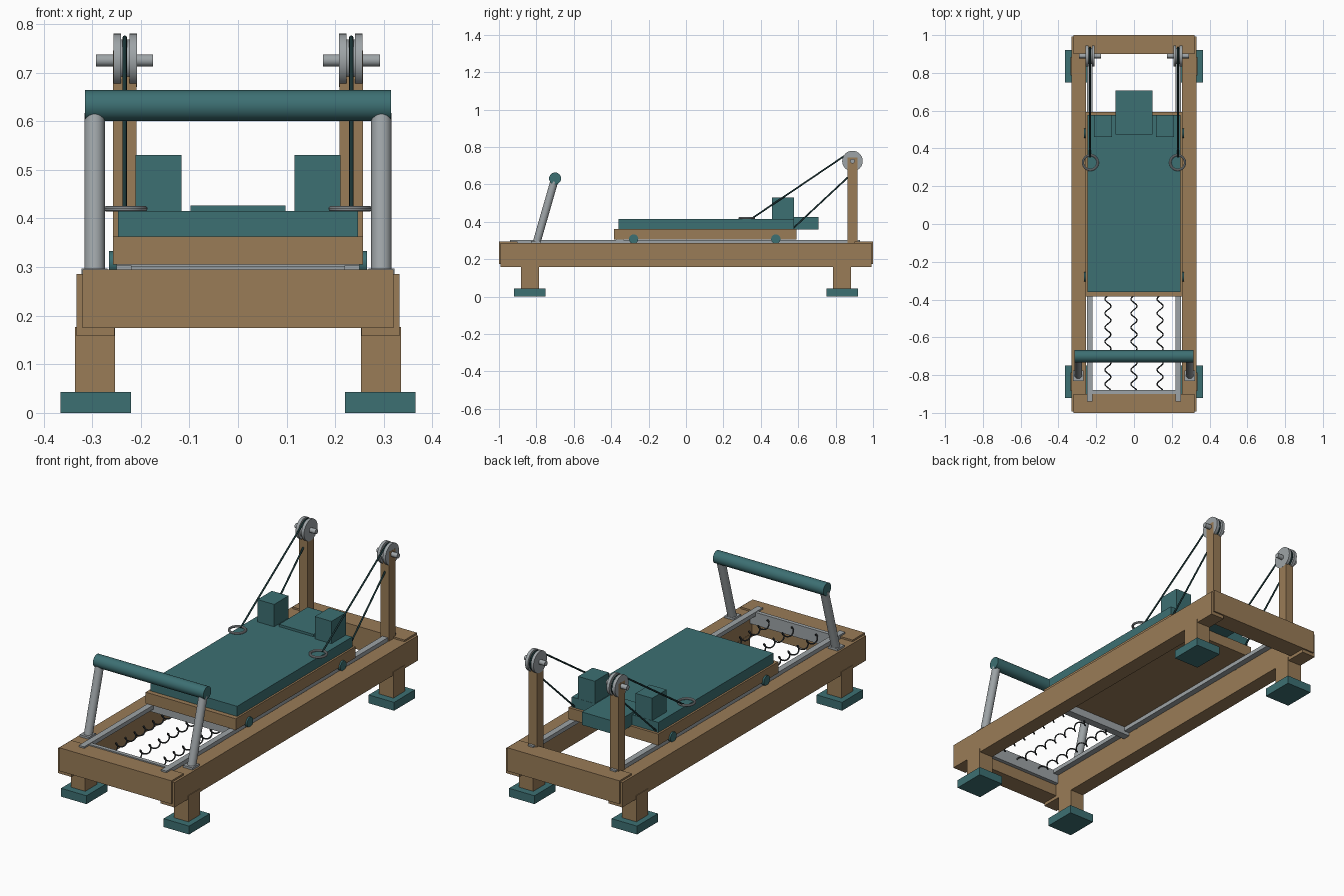
import bpy, math
from mathutils import Vector

cube = bpy.data.objects.get("Cube")
if cube:
    bpy.data.objects.remove(cube, do_unlink=True)


def material(name, color):
    m = bpy.data.materials.new(name)
    m.use_nodes = True
    m.diffuse_color = (*color, 1)
    m.node_tree.nodes["Principled BSDF"].inputs["Base Color"].default_value = (*color, 1)
    return m


wood = material("wood", (0.32, 0.20, 0.095))
teal = material("teal padding", (0.046, 0.16, 0.17))
metal = material("brushed metal", (0.34, 0.37, 0.385))
cord = material("dark cord", (0.012, 0.04, 0.042))
steel = material("dark spring steel", (0.035, 0.04, 0.042))


def box(name, mat, x, y, z):
    """Box from (min, max) ranges on each axis."""
    mid = [(a + b) / 2 for a, b in (x, y, z)]
    bpy.ops.mesh.primitive_cube_add(size=1, location=mid)
    o = bpy.context.object
    o.name = name
    o.scale = [b - a for a, b in (x, y, z)]
    bpy.ops.object.transform_apply(location=False, rotation=False, scale=True)
    o.data.materials.append(mat)
    return o


def rod(name, mat, start, end, radius, sides=32):
    """Cylinder between two points."""
    start, end = Vector(start), Vector(end)
    axis = end - start
    bpy.ops.mesh.primitive_cylinder_add(vertices=sides, radius=radius, depth=axis.length,
                                        location=(start + end) / 2)
    o = bpy.context.object
    o.name = name
    o.rotation_euler = axis.to_track_quat("Z", "Y").to_euler()
    o.data.materials.append(mat)
    bpy.ops.object.shade_smooth_by_angle()
    return o


def wire(name, mat, points, radius):
    """Round wire along a list of points."""
    c = bpy.data.curves.new(name, "CURVE")
    c.dimensions = "3D"
    c.bevel_depth = radius
    c.bevel_resolution = 2
    c.use_fill_caps = True
    s = c.splines.new("POLY")
    s.points.add(len(points) - 1)
    for p, co in zip(s.points, points):
        p.co = (*co, 1)
    c.materials.append(mat)
    o = bpy.data.objects.new(name, c)
    bpy.context.collection.objects.link(o)
    return o


def span(side, a, b):
    return tuple(sorted((side * a, side * b)))


# Frame ends and the metal bar that anchors the springs
box("front_end_rail", wood, (-0.32, 0.32), (-1, -0.9), (0.175, 0.295))
box("back_end_rail", wood, (-0.32, 0.32), (0.9, 1), (0.175, 0.295))
box("spring_anchor_bar", metal, (-0.25, 0.25), (-0.9, -0.88), (0.235, 0.301))

# Carriage with mat and headrest
box("carriage_base", wood, (-0.257, 0.257), (-0.385, 0.592), (0.305, 0.363))
box("carriage_mat", teal, (-0.247, 0.247), (-0.36, 0.578), (0.363, 0.415))
box("headrest", teal, (-0.098, 0.098), (0.475, 0.708), (0.36, 0.427))
box("carriage_spring_bar", metal, (-0.25, 0.25), (-0.375, -0.335), (0.265, 0.305))

# Foot bar
rod("foot_bar", teal, (-0.315, -0.7, 0.632), (0.315, -0.7, 0.632), 0.032)

PULLEY_Y, PULLEY_Z, ROPE_X = 0.89, 0.725, 0.233

for side, label in ((1, "left"), (-1, "right")):
    # Side rail and sliding track
    box(label + "_side_rail", wood, span(side, 0.254, 0.332), (-0.992, 0.992), (0.158, 0.286))
    box(label + "_track", metal, span(side, 0.219, 0.25), (-0.94, 0.93), (0.282, 0.303))

    # Legs and feet
    for y, end in ((-0.835, "front"), (0.835, "back")):
        box(f"{label}_{end}_leg", wood, span(side, 0.253, 0.335),
            (y - 0.048, y + 0.048), (0.04, 0.177))
        box(f"{label}_{end}_foot", teal, span(side, 0.22, 0.365),
            (y - 0.085, y + 0.085), (0, 0.043))

    # Carriage wheels and shoulder rests
    for y, end in ((-0.28, "front"), (0.48, "back")):
        rod(f"{label}_{end}_wheel", teal, (side * 0.235, y, 0.308),
            (side * 0.265, y, 0.308), 0.025, 24)
    box(label + "_shoulder_rest", teal, span(side, 0.116, 0.211), (0.46, 0.577), (0.41, 0.53))

    # Foot bar support and its bracket
    rod(label + "_foot_bar_post", metal, (side * 0.295, -0.8, 0.285),
        (side * 0.295, -0.705, 0.615), 0.021)
    box(label + "_foot_bar_bracket", metal, span(side, 0.268, 0.322),
        (-0.83, -0.775), (0.284, 0.297))

    # Pulley post, discs and axle
    box(label + "_pulley_post", wood, span(side, 0.209, 0.257), (0.863, 0.917), (0.25, 0.745))
    for a, b, place in ((0.208, 0.2235, "inner"), (0.2405, 0.2565, "outer")):
        rod(f"{label}_{place}_pulley_disc", metal, (side * a, PULLEY_Y, PULLEY_Z),
            (side * b, PULLEY_Y, PULLEY_Z), 0.055)
    rod(label + "_pulley_hub", metal, (side * 0.22, PULLEY_Y, PULLEY_Z),
        (side * 0.245, PULLEY_Y, PULLEY_Z), 0.043)
    rod(label + "_pulley_axle", metal, (side * 0.175, PULLEY_Y, PULLEY_Z),
        (side * 0.292, PULLEY_Y, PULLEY_Z), 0.0125, 20)

    # Rope from hand ring, over the pulley and down to the carriage
    x = side * ROPE_X
    path = [(x, 0.355, 0.42)]
    for i in range(13):
        a = math.radians(122 - i * 171 / 12)
        path.append((x, PULLEY_Y + 0.047 * math.cos(a), PULLEY_Z + 0.047 * math.sin(a)))
    path.append((x, 0.57, 0.363))
    wire(label + "_rope", cord, path, 0.0045)

    # Hand ring
    bpy.ops.mesh.primitive_torus_add(location=(side * 0.231, 0.325, 0.42), major_radius=0.039,
                                     minor_radius=0.006, major_segments=32, minor_segments=10)
    ring = bpy.context.object
    ring.name = label + "_hand_ring"
    ring.data.materials.append(metal)
    bpy.ops.object.shade_smooth_by_angle()

# Coil springs between the anchor bar and the carriage
TURNS, STEPS = 7, 16
for x, label in ((-0.138, "right"), (0, "middle"), (0.138, "left")):
    coil = []
    for i in range(TURNS * STEPS + 1):
        a = math.tau * i / STEPS
        y = -0.885 + 0.525 * i / (TURNS * STEPS)
        coil.append((x + 0.016 * math.cos(a), y, 0.27 + 0.016 * math.sin(a)))
    wire(label + "_spring", steel, coil, 0.0035)
